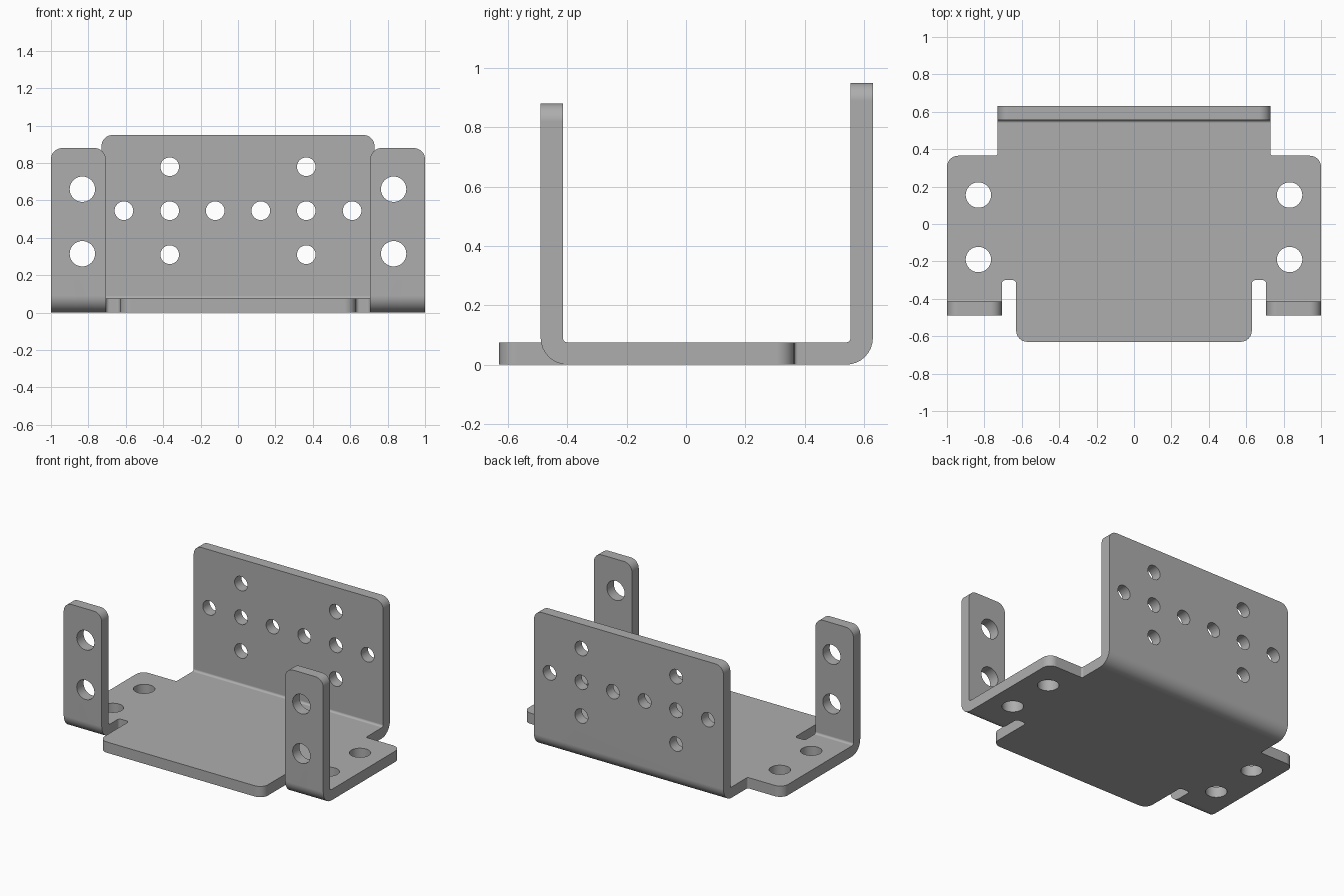
import bpy, bmesh, math
from mathutils import Vector

if "Cube" in bpy.data.objects:
    bpy.data.objects.remove(bpy.data.objects["Cube"], do_unlink=True)

T = 0.075            # sheet thickness
R = 0.09             # outer bend radius
ARC = R * math.pi / 2
BACK = 0.63 - R      # where the rear wall starts to bend
FRONT = -0.49 + R    # where the front tabs start to bend
STEPS = 8


def back_flat(z):
    """Flat-pattern y of a height on the rear wall."""
    return BACK + ARC + z - R


def tab_flat(z):
    """Flat-pattern y of a height on a front tab."""
    return FRONT - ARC - z + R


def rounded(points, steps=8):
    """Round each (x, y, radius) corner of a right-angled outline."""
    out = []
    for i, (x, y, r) in enumerate(points):
        c = Vector((x, y))
        a = (Vector(points[i - 1][:2]) - c).normalized() * r
        b = (Vector(points[(i + 1) % len(points)][:2]) - c).normalized() * r
        for k in range(steps + 1):
            t = k / steps * math.pi / 2
            out.append(c + a + b - a * math.sin(t) - b * math.cos(t))
    return out[:]


def ordered(points, steps=8):
    """Rounded outline with every corner running from previous to next side."""
    pts = rounded(points, steps)
    n = steps + 1
    result = []
    for i in range(len(points)):
        corner = pts[i * n:(i + 1) * n]
        before = Vector(points[i - 1][:2])
        if (corner[0] - before).length > (corner[-1] - before).length:
            corner.reverse()
        result += corner
    return result


def circle(x, y, r, n=32):
    return [Vector((x + r * math.cos(2 * math.pi * k / n),
                    y + r * math.sin(2 * math.pi * k / n))) for k in range(n)]


# Flat outline: front lip, relief slot, tab, side ear, rear wall
half = [(0.63, -0.63, 0.06), (0.63, -0.30, 0.02), (0.707, -0.30, 0.02),
        (0.707, tab_flat(0.88), 0.06), (1.0, tab_flat(0.88), 0.06),
        (1.0, 0.365, 0.06), (0.73, 0.365, 0.012), (0.73, back_flat(0.95), 0.06)]
outline = half + [(-x, y, r) for x, y, r in reversed(half)]
loops = [ordered(outline)]

# Mounting holes, mirrored left and right
for s in (-1, 1):
    for y in (0.155, -0.19, tab_flat(0.66), tab_flat(0.315)):
        loops.append(circle(s * 0.832, y, 0.068))
    for x, z in ((0.365, 0.78), (0.365, 0.545), (0.365, 0.31),
                 (0.61, 0.545), (0.122, 0.545)):
        loops.append(circle(s * x, back_flat(z), 0.05))

# Filled and extruded flat sheet
curve = bpy.data.curves.new("sheet_pattern", "CURVE")
curve.dimensions = "2D"
curve.fill_mode = "BOTH"
curve.extrude = T / 2
for pts in loops:
    sp = curve.splines.new("POLY")
    sp.points.add(len(pts) - 1)
    for p, co in zip(sp.points, pts):
        p.co = (co.x, co.y, 0, 1)
    sp.use_cyclic_u = True
pattern = bpy.data.objects.new("sheet_pattern", curve)
bpy.context.collection.objects.link(pattern)
deps = bpy.context.evaluated_depsgraph_get()
mesh = bpy.data.meshes.new_from_object(pattern.evaluated_get(deps))
bpy.data.objects.remove(pattern, do_unlink=True)

bm = bmesh.new()
bm.from_mesh(mesh)
bmesh.ops.remove_doubles(bm, verts=bm.verts, dist=0.0001)

# Cut lines across both bends
for k in range(STEPS + 1):
    for y in (BACK + ARC * k / STEPS, FRONT - ARC * k / STEPS):
        bmesh.ops.bisect_plane(bm, geom=bm.verts[:] + bm.edges[:] + bm.faces[:],
                               dist=0.00001, plane_co=(0, y, 0), plane_no=(0, 1, 0))

# Fold the rear wall and the tabs up
for v in bm.verts:
    x, y, w = v.co.x, v.co.y, v.co.z + T / 2
    v.co.z = w
    if y > BACK:
        start, side = BACK, 1
    elif y < FRONT and abs(x) > 0.67:
        start, side = FRONT, -1
    else:
        continue
    d = abs(y - start)
    a = min(d / R, math.pi / 2)
    v.co.y = start + side * (R - w) * math.sin(a)
    v.co.z = R - (R - w) * math.cos(a) + max(0, d - ARC)

bmesh.ops.recalc_face_normals(bm, faces=bm.faces)
bm.to_mesh(mesh)
bm.free()

# Bare metal finish
metal = bpy.data.materials.new("grey_metal")
metal.use_nodes = True
color = (0.42, 0.42, 0.42, 1)
metal.diffuse_color = color
metal.node_tree.nodes["Principled BSDF"].inputs["Base Color"].default_value = color
mesh.materials.clear()
mesh.materials.append(metal)
for poly in mesh.polygons:
    poly.material_index = 0

mesh.name = "mounting_bracket"
bracket = bpy.data.objects.new("mounting_bracket", mesh)
bpy.context.collection.objects.link(bracket)
bpy.ops.object.select_all(action="DESELECT")
bracket.select_set(True)
bpy.context.view_layer.objects.active = bracket
bpy.ops.object.shade_smooth_by_angle(angle=math.radians(35))
normals = bracket.modifiers.new("flat_panels", "WEIGHTED_NORMAL")
normals.keep_sharp = True
